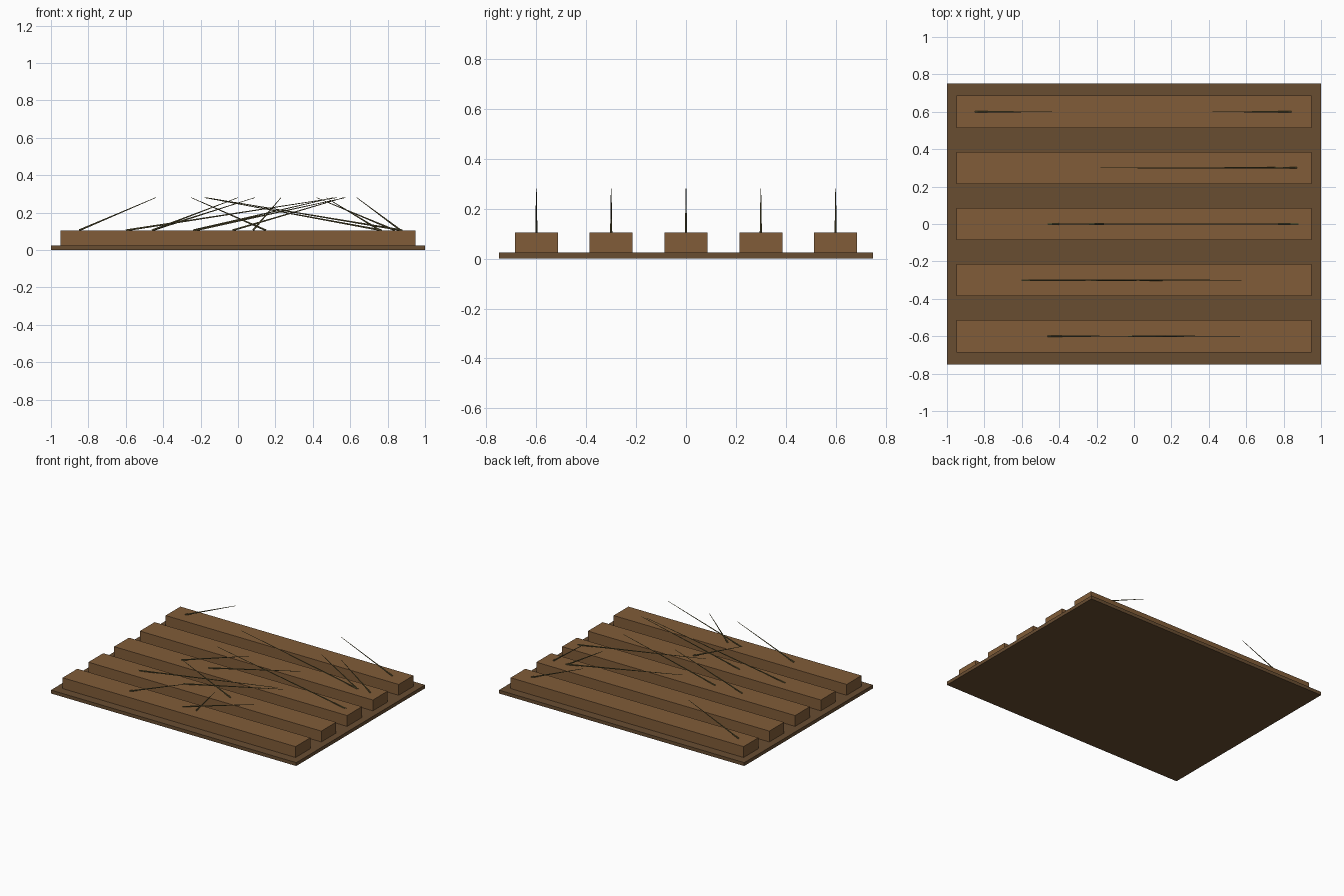
import bpy
from mathutils import Vector

if "Cube" in bpy.data.objects:
    bpy.data.objects.remove(bpy.data.objects["Cube"])


def material(name, rgb):
    m = bpy.data.materials.new(name)
    m.diffuse_color = (*rgb, 1)
    m.use_nodes = True
    m.node_tree.nodes["Principled BSDF"].inputs["Base Color"].default_value = m.diffuse_color
    return m


SOIL = material("dark_soil", (0.14, 0.075, 0.031))
RIDGE = material("ridge_soil", (0.22, 0.108, 0.04))
STRAW = material("dry_stalk", (0.13, 0.11, 0.04))


def box(name, lo, hi, mat):
    lo, hi = Vector(lo), Vector(hi)
    bpy.ops.mesh.primitive_cube_add(size=1, location=(lo + hi) / 2)
    o = bpy.context.object
    o.name = name
    o.scale = hi - lo
    o.data.materials.append(mat)


def stalk(name, base, tip):
    # thin tapered stalk leaning from base to tip
    base, tip = Vector(base), Vector(tip)
    d = tip - base
    bpy.ops.mesh.primitive_cone_add(vertices=6, radius1=0.005, radius2=0.0015,
                                    depth=d.length, location=(base + tip) / 2)
    o = bpy.context.object
    o.name = name
    o.rotation_euler = d.to_track_quat('Z', 'Y').to_euler()
    o.data.materials.append(STRAW)


# ground slab
box("field_base", (-1, -0.75, 0), (1, 0.75, 0.025), SOIL)

# leaning stalks per ridge: (base x, tip x)
rows = {
    -0.6: [(-0.03, 0.565), (0.08, 0.23), (-0.46, 0.0)],
    -0.3: [(-0.23, 0.575), (0.15, -0.25), (-0.60, 0.53)],
    0.0: [(-0.46, 0.09), (0.88, -0.17), (-0.24, 0.51)],
    0.3: [(0.77, -0.18), (0.76, 0.47), (0.87, 0.635)],
    0.6: [(-0.85, -0.44), (0.84, 0.42)],
}

# planted ridges
for i, (y, stalks) in enumerate(rows.items(), 1):
    box(f"ridge_{i}", (-0.95, y - 0.086, 0.025), (0.95, y + 0.086, 0.105), RIDGE)
    for j, (b, t) in enumerate(stalks, 1):
        stalk(f"stalk_{i}_{j}", (b, y, 0.105), (t, y, 0.28))
